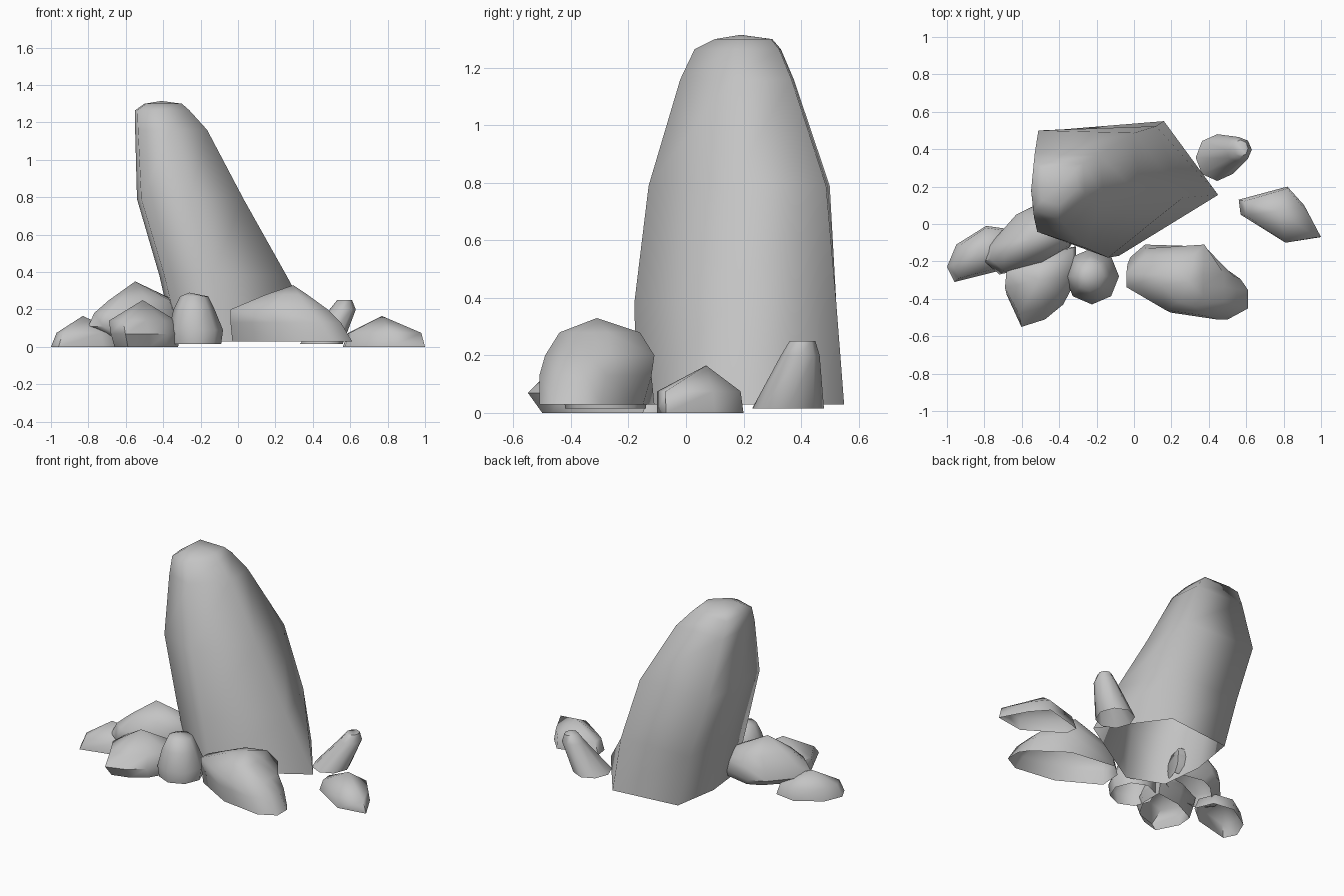
import bpy
import bmesh
from math import cos, sin, pi, radians

default_cube = bpy.data.objects.get("Cube")
if default_cube:
    bpy.data.objects.remove(default_cube, do_unlink=True)

# One plain stone colour
stone_grey = bpy.data.materials.new("stone_grey")
stone_grey.use_nodes = True
GREY = (0.55, 0.55, 0.55, 1)
stone_grey.diffuse_color = GREY
shader = stone_grey.node_tree.nodes["Principled BSDF"]
shader.inputs["Base Color"].default_value = GREY
shader.inputs["Roughness"].default_value = 0.9


def regular_outline(sides):
    """Even polygon for the rounder stones."""
    angles = [2 * pi * i / sides for i in range(sides)]
    return [(cos(a), sin(a)) for a in angles]


def to_unit(outline):
    """Scale an outline into the unit square."""
    xs, ys = zip(*outline)
    return [((x - min(xs)) / (max(xs) - min(xs)),
             (y - min(ys)) / (max(ys) - min(ys))) for x, y in outline]


def make_stone(name, outline, levels, peak=None, upper_outline=None, crease=70):
    """Loft an outline through boxes (z, x_min, x_max, y_min, y_max), open below.
    The top closes on a peak point, or on a flat cap when there is no peak.
    An upper outline takes over by the third level."""
    unit = to_unit(outline)
    upper_unit = to_unit(upper_outline or outline)
    bm = bmesh.new()
    rings = []
    for k, (z, x_min, x_max, y_min, y_max) in enumerate(levels):
        blend = min(1, k / 2)
        ring = []
        for (u, v), (upper_u, upper_v) in zip(unit, upper_unit):
            u += (upper_u - u) * blend
            v += (upper_v - v) * blend
            ring.append(bm.verts.new((x_min + u * (x_max - x_min),
                                      y_min + v * (y_max - y_min), z)))
        rings.append(ring)
    count = len(unit)
    for lower, upper in zip(rings, rings[1:]):
        for i in range(count):
            j = (i + 1) % count
            bm.faces.new((lower[i], lower[j], upper[j], upper[i]))
    top = rings[-1]
    if peak:
        tip = bm.verts.new(peak)
        for i in range(count):
            bm.faces.new((top[i], top[(i + 1) % count], tip))
    else:
        bm.faces.new(top)
    # Outlines may run either way round, so settle the facing from the cap
    bm.normal_update()
    if bm.faces[:][-1].normal.z < 0:
        bmesh.ops.reverse_faces(bm, faces=bm.faces[:])
    mesh = bpy.data.meshes.new(name)
    bm.to_mesh(mesh)
    bm.free()
    mesh.materials.append(stone_grey)
    for face in mesh.polygons:
        face.use_smooth = True
    mesh.set_sharp_from_angle(angle=radians(crease))
    stone = bpy.data.objects.new(name, mesh)
    bpy.context.collection.objects.link(stone)


# Tall leaning stone, squarer towards the top
make_stone(
    "standing_stone",
    [(.45, .16), (.16, .56), (-.29, .51), (-.34, .2), (-.31, -.08), (-.08, -.17)],
    [(.03, -.34, .45, -.17, .55),
     (.38, -.42, .26, -.18, .53),
     (.79, -.54, .03, -.13, .5),
     (1.16, -.55, -.165, -.02, .375),
     (1.265, -.55, -.26, .03, .33),
     (1.3, -.5, -.3, .1, .3)],
    peak=(-.41, .19, 1.315),
    upper_outline=[(1, .45), (.95, .98), (.05, 1), (0, .5), (.04, .14), (.5, 0)],
    crease=90)

# Low wedge on the far right
make_stone(
    "right_stone",
    [(.56, .13), (.57, .05), (.81, -.1), (1, -.07), (.91, .1), (.82, .2)],
    [(0, .56, 1, -.1, .2),
     (.075, .59, .98, -.1, .19)],
    peak=(.77, .07, .165))

# Long boulder in front of the base
make_stone(
    "front_boulder",
    [(-.03, -.17), (.05, -.1), (.36, -.14), (.57, -.29), (.61, -.35),
     (.61, -.45), (.5, -.51), (.22, -.47), (-.04, -.32)],
    [(.03, -.03, .61, -.51, -.11),
     (.13, -.04, .55, -.51, -.1),
     (.2, -.04, .48, -.49, -.11),
     (.28, .15, .37, -.44, -.16)],
    peak=(.295, -.31, .33),
    upper_outline=[(0, .6), (.2, .85), (.8, 1), (1, .6), (1, .4),
                   (1, .2), (.8, 0), (.4, .08), (0, .4)])

# Small leaning stub behind
make_stone(
    "leaning_stub",
    regular_outline(8),
    [(.015, .33, .56, .23, .48),
     (.2, .49, .63, .33, .465),
     (.25, .53, .61, .36, .45)],
    crease=60)

# Round pebble at the front
make_stone(
    "front_pebble",
    regular_outline(8),
    [(.015, -.36, -.09, -.42, -.14),
     (.09, -.37, -.08, -.43, -.13),
     (.2, -.345, -.125, -.39, -.17),
     (.27, -.31, -.16, -.36, -.2)],
    peak=(-.26, -.28, .29))

# Boulders heaped on the left, undercut at the foot
make_stone(
    "left_front_boulder",
    [(-.61, -.55), (-.48, -.51), (-.38, -.43), (-.31, -.3),
     (-.31, -.12), (-.5, -.15), (-.68, -.25), (-.69, -.38)],
    [(0, -.66, -.32, -.5, -.15),
     (.07, -.68, -.31, -.55, -.12),
     (.14, -.69, -.33, -.48, -.13)],
    peak=(-.51, -.3, .25),
    crease=58)

make_stone(
    "left_back_boulder",
    [(-.8, -.2), (-.78, -.12), (-.63, .05), (-.53, .1),
     (-.3, .05), (-.34, -.12), (-.5, -.22), (-.72, -.27)],
    [(.06, -.72, -.3, -.22, .06),
     (.11, -.8, -.3, -.27, .1),
     (.18, -.77, -.31, -.25, .09),
     (.25, -.69, -.34, -.2, .05)],
    peak=(-.55, -.08, .35),
    crease=55)

make_stone(
    "far_left_stone",
    [(-1, -.23), (-.96, -.31), (-.72, -.25), (-.6, -.15),
     (-.65, -.03), (-.79, -.01), (-.95, -.11)],
    [(0, -1, -.6, -.31, -.01),
     (.075, -.97, -.63, -.29, -.02)],
    peak=(-.83, -.15, .165))
